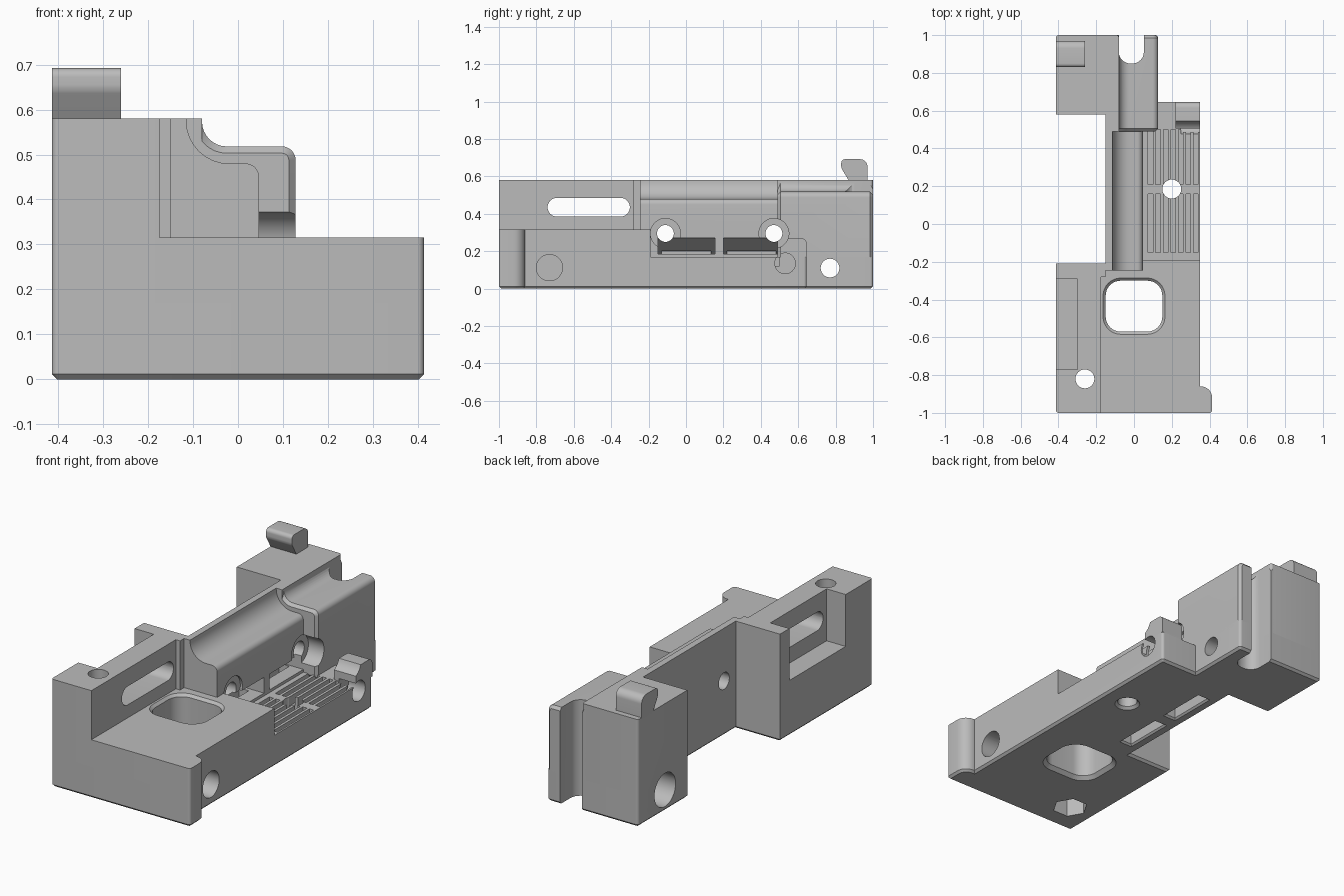
import bpy, bmesh, math
from mathutils import Vector

cube = bpy.data.objects.get("Cube")
if cube:
    bpy.data.objects.remove(cube, do_unlink=True)

grey = bpy.data.materials.new("plain_grey")
grey.use_nodes = True
COLOUR = (0.5, 0.5, 0.5, 1)
grey.diffuse_color = COLOUR
grey.node_tree.nodes["Principled BSDF"].inputs["Base Color"].default_value = COLOUR


def outline(corners, steps=8):
    """Turn corners (a, b, optional radius) into a polygon with rounded corners."""
    pts = []
    for i, c in enumerate(corners):
        p = Vector(c[:2])
        if len(c) < 3:
            pts.append(p)
            continue
        u = (Vector(corners[i - 1][:2]) - p).normalized()
        v = (Vector(corners[(i + 1) % len(corners)][:2]) - p).normalized()
        for k in range(steps + 1):
            t = math.pi / 2 * k / steps
            pts.append(p + c[2] * (u * (1 - math.sin(t)) + v * (1 - math.cos(t))))
    return pts


def inset(pts, d):
    """Move a polygon's sides inward by d (outward if negative)."""
    n = len(pts)
    area = sum(pts[i - 1].cross(pts[i]) for i in range(n))
    turn = math.copysign(1, area)
    normals = []
    for i in range(n):
        e = (pts[(i + 1) % n] - pts[i]).normalized()
        normals.append(Vector((-e.y, e.x)) * turn)
    return [pts[i] + (normals[i - 1] + normals[i]) * d / (1 + normals[i - 1].dot(normals[i]))
            for i in range(n)]


def prism(name, axis, corners, lo, hi, chamfer_lo=0, chamfer_hi=0):
    """Extrude an outline along an axis, with optional chamfered (or flared) ends."""
    place = {"x": lambda p, h: (h, p.x, p.y),
             "y": lambda p, h: (p.x, h, p.y),
             "z": lambda p, h: (p.x, p.y, h)}[axis]
    bm = bmesh.new()
    pts = outline(corners)
    way = 1 if hi > lo else -1
    layers = [(pts, lo + way * abs(chamfer_lo)), (pts, hi - way * abs(chamfer_hi))]
    if chamfer_lo:
        layers.insert(0, (inset(pts, chamfer_lo), lo))
    if chamfer_hi:
        layers.append((inset(pts, chamfer_hi), hi))
    rings = [[bm.verts.new(place(p, h)) for p in ring] for ring, h in layers]
    bm.faces.new(rings[0])
    bm.faces.new(rings[-1])
    for a, b in zip(rings, rings[1:]):
        for i in range(len(pts)):
            bm.faces.new((a[i - 1], a[i], b[i], b[i - 1]))
    bmesh.ops.recalc_face_normals(bm, faces=bm.faces)
    mesh = bpy.data.meshes.new(name)
    bm.to_mesh(mesh)
    bm.free()
    mesh.materials.append(grey)
    obj = bpy.data.objects.new(name, mesh)
    bpy.context.collection.objects.link(obj)
    return obj


def rect(a0, a1, b0, b1, r=None):
    tail = () if r is None else (r,)
    return [(a, b) + tail for a, b in ((a0, b0), (a1, b0), (a1, b1), (a0, b1))]


def disc(a, b, r, n=40):
    return [(a + r * math.cos(math.tau * k / n), b + r * math.sin(math.tau * k / n))
            for k in range(n)]


def cut(axis, corners, lo, hi, *targets, flare=0):
    """Subtract a prism, optionally flared at its low end, from each target part."""
    tool = prism("cutter", axis, corners, lo, hi, -flare)
    tool.hide_render = True
    for part in targets:
        mod = part.modifiers.new("cut", "BOOLEAN")
        mod.operation, mod.solver, mod.object = "DIFFERENCE", "EXACT", tool
        bpy.context.view_layer.objects.active = part
        bpy.ops.object.modifier_apply(modifier=mod.name)
    bpy.data.objects.remove(tool, do_unlink=True)


FLOOR, DECK, TOP = 0.17, 0.315, 0.58
W = 0.414   # half width
R = 0.015   # edge rounding
UNDER = -0.001

# Full footprint plate with a chamfered underside
floor_plate = prism("floor_plate", "z", [
    (-W, -1, R), (W, -1, R), (W, -.86, .06), (.35, -.86), (.35, .645, R),
    (.128, .645), (.128, 1, R), (-W, 1, R), (-W, .58), (-.15, .58),
    (-.15, -.21), (-W, -.21)], 0, FLOOR, chamfer_lo=.012)

# Front deck with the side lug
front_deck = prism("front_deck", "z", [
    (-.175, -1), (W, -1, R), (W, -.86, .06), (.35, -.86), (.35, -.19),
    (-.15, -.19), (-.15, -.22), (-.175, -.22)], FLOOR, DECK)

# Tall front block on the right-hand side
front_block = prism("front_block", "z", [
    (-W, -1, R), (-.175, -1), (-.175, -.28), (-.15, -.28), (-.15, -.21),
    (-W, -.21)], FLOOR, TOP)

# Channelled rail
front_rail = prism("front_rail", "y", [
    (-.15, FLOOR), (-.15, TOP), (-.115, TOP), (-.115, .48, .095), (.047, .48, .03),
    (.047, FLOOR)], -.245, .51)
rear_rail = prism("rear_rail", "y", [
    (-.12, FLOOR - .02), (-.12, .575), (-.08, .575), (-.08, .518, .055),
    (.128, .518, .03), (.128, FLOOR - .02)], .49, 1, chamfer_lo=R, chamfer_hi=R)

# Tall rear block with its hooked catch
rear_block = prism("rear_block", "z", [
    (-W, .58), (-.15, .58), (-.15, .49), (-.08, .49), (-.08, 1, R), (-W, 1, R)],
    FLOOR, TOP)
rear_catch = prism("rear_catch", "x", [
    (.875, TOP - .01), (.83, .645, .01), (.83, .692, .02), (.97, .692, .04),
    (.97, TOP - .01)], -W, -.26)

# Small tab behind the grille
side_tab = prism("side_tab", "x", [
    (.505, FLOOR), (.505, .27), (.645, .27, .03), (.645, FLOOR)], .22, .35)

# Rounded opening through the deck, with eased rims
opening = rect(-.15, .15, -.57, -.30, .08)
cut("z", opening, UNDER, 1, floor_plate, flare=.02)
cut("z", opening, DECK - UNDER, -.1, front_deck, flare=.015)

# Front block: pocket, long slot and bolt hole with a hexagonal seat
cut("x", rect(-.77, -.29, .3, 1), -1, -.30, front_block)
cut("x", rect(-.74, -.30, .385, .485, .0499), -1, 1, front_block)
cut("z", disc(-.26, -.82, .05), -1, 1, floor_plate, front_block)
cut("z", disc(-.26, -.82, .09, 6), -1, .1, floor_plate)

# U-shaped notch at the rear
cut("z", [(-.08, .85, .06), (.052, .85, .06), (.052, 1.1), (-.08, 1.1)], -1, 1,
    floor_plate, rear_rail)

# Cross holes through the rail with wide seats
for y in (-.11, .47):
    cut("x", disc(y, .295, .08), .035, 1, front_deck, front_rail, rear_rail, side_tab)
    cut("x", disc(y, .295, .045), -1, 1, front_rail, rear_rail, rear_block)

# Side windows with sloping roofs in the rail, and the slots beneath them
for y0, y1 in ((-.15, .155), (.2, .5)):
    cut("y", [(.06, .185), (.06, .27), (.02, .27), (-.09, .185)], y0, y1, front_rail)
    cut("z", rect(-.09, -.03, y0 + .02, y1 - .02), UNDER, .2, floor_plate, front_rail,
        flare=.01)

# Rear cross bolt with its seat, blind front hole and tab hole
cut("x", disc(.77, .11, .05), -1, 1, floor_plate, rear_rail)
cut("x", disc(.77, .115, .09), -1, -.25, floor_plate, rear_block)
cut("x", disc(-.73, .112, .07), .25, 1, floor_plate, front_deck)
cut("x", disc(.53, .135, .055), .25, 1, floor_plate, side_tab)

# Grille grooves either side of a cross rib, and the round hole
for k in range(7):
    x = .075 + .04 * k
    for y0, y1 in ((-.15, .16), (.21, .5)):
        cut("z", rect(x, x + .025, y0, y1), .12, .2, floor_plate)
cut("z", disc(.2, .185, .05), UNDER, 1, floor_plate, flare=.015)

# Smooth curved walls, crisp edges
bpy.ops.object.select_all(action="DESELECT")
for part in (floor_plate, front_deck, front_block, front_rail, rear_rail, rear_block,
             rear_catch, side_tab):
    part.select_set(True)
bpy.context.view_layer.objects.active = floor_plate
bpy.ops.object.shade_smooth_by_angle(angle=math.radians(30))
